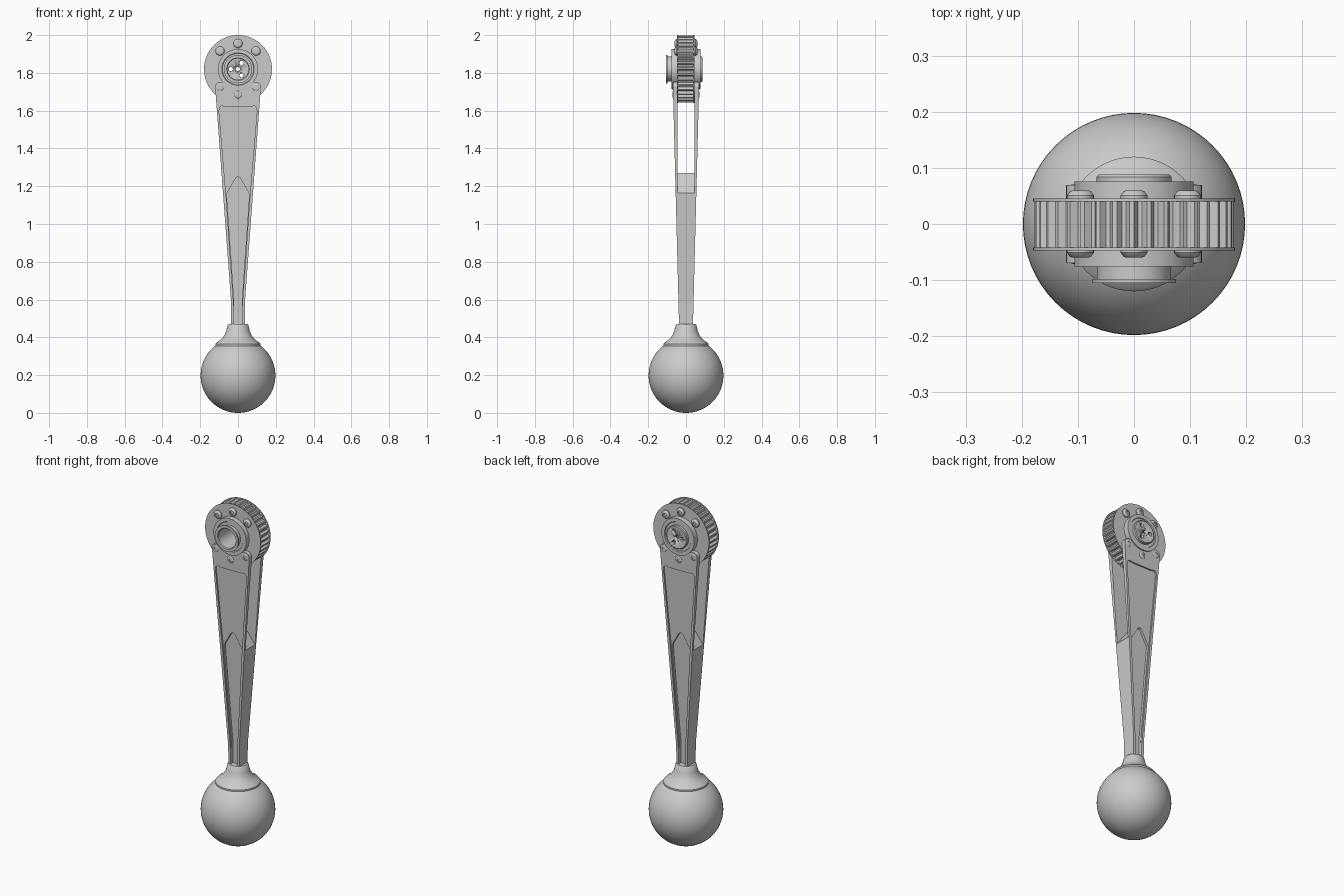
import bpy, bmesh, math
from math import sin, cos, pi

old = bpy.data.objects.get("Cube")
if old:
    bpy.data.objects.remove(old, do_unlink=True)

grey = bpy.data.materials.new("plain grey")
grey.use_nodes = True
grey.diffuse_color = (0.6, 0.6, 0.6, 1)
grey.node_tree.nodes["Principled BSDF"].inputs["Base Color"].default_value = (0.6, 0.6, 0.6, 1)

HUB_Z = 1.82
BORE = 0.056


def finish(name, bm, smooth=True):
    bmesh.ops.remove_doubles(bm, verts=bm.verts, dist=1e-5)
    bmesh.ops.recalc_face_normals(bm, faces=bm.faces)
    mesh = bpy.data.meshes.new(name)
    bm.to_mesh(mesh)
    bm.free()
    mesh.materials.append(grey)
    ob = bpy.data.objects.new(name, mesh)
    bpy.context.collection.objects.link(ob)
    if smooth:
        bpy.ops.object.select_all(action='DESELECT')
        ob.select_set(True)
        bpy.context.view_layer.objects.active = ob
        bpy.ops.object.shade_smooth_by_angle(angle=math.radians(35))
    return ob


def lathe(name, profile, x=0, z=HUB_Z, axis='Y', segs=64, ring=False, teeth=(1,)):
    """Turn (radius, height) points about the y or z axis; teeth scale the outer radii."""
    bm = bmesh.new()
    rows = []
    for i in range(segs):
        a = 2 * pi * i / segs
        row = []
        for r, h in profile:
            if r > 0.1:
                r *= teeth[i % len(teeth)]
            u, v = r * cos(a), r * sin(a)
            row.append(bm.verts.new((x + u, h, z + v) if axis == 'Y' else (x + u, v, z + h)))
        rows.append(row)
    n = len(profile)
    for i in range(segs):
        p, q = rows[i], rows[(i + 1) % segs]
        for j in range(n if ring else n - 1):
            k = (j + 1) % n
            bm.faces.new((p[j], q[j], q[k], p[k]))
    return finish(name, bm)


def washer(name, r, y0, y1, inner=BORE, **kw):
    return lathe(name, [(inner, y0), (r, y0), (r, y1), (inner, y1)], ring=True, **kw)


def prism(name, half, near, far):
    """Mirror a right-hand (x, z) outline and span it between two y functions of z."""
    outline = half + [(-x, z) for x, z in reversed(half) if x > 0]
    bm = bmesh.new()
    a = [bm.verts.new((x, near(z), z)) for x, z in outline]
    b = [bm.verts.new((x, far(z), z)) for x, z in outline]
    bm.faces.new(a)
    bm.faces.new(b)
    for i in range(len(a)):
        j = (i + 1) % len(a)
        bm.faces.new((a[i], a[j], b[j], b[i]))
    return finish(name, bm, False)


def cut(target, cutter):
    cutter.hide_render = True
    cutter.hide_viewport = True
    cutter.display_type = 'WIRE'
    mod = target.modifiers.new(cutter.name, 'BOOLEAN')
    mod.operation = 'DIFFERENCE'
    mod.solver = 'EXACT'
    mod.object = cutter


# Ball knob and flared collar
bpy.ops.mesh.primitive_uv_sphere_add(segments=64, ring_count=32, radius=0.198, location=(0, 0, 0.198))
knob = bpy.context.object
knob.name = "ball_knob"
knob.data.materials.append(grey)
bpy.ops.object.shade_smooth()
lathe("knob_collar", [(0, 0.34), (0.12, 0.34), (0.12, 0.364), (0.113, 0.372), (0.098, 0.382),
                      (0.082, 0.397), (0.07, 0.415), (0.062, 0.435), (0.055, 0.465),
                      (0.05, 0.47), (0, 0.47)], z=0, axis='Z')


# Tapered forked arm
def depth(z):
    return 0.037 + 0.0257 * (z - 0.47)


corner = [(0.095 + 0.026 * cos(t * pi / 12), 1.725 + 0.026 * sin(t * pi / 12)) for t in range(7)]
arm = prism("forked_arm", [(0.036, 0.44), (0.036, 0.58)] + corner, lambda z: -depth(z), depth)

# Slot between the fork plates, with a pointed floor
slot = prism("slot_cutter", [(0, 1.27), (0.15, 1.07), (0.15, 1.95)],
             lambda z: -0.044, lambda z: 0.044)
cut(arm, slot)

# Shallow panel and deeper pointed channel on both faces
panel = [(0.022, 0.56), (0.063, 1.15), (0.1, 1.595), (0.098, 1.615), (0.088, 1.625), (0.06, 1.62)]
channel = [(0.021, 0.4), (0.021, 0.6), (0.06, 1.16), (0.012, 1.243), (0, 1.25)]
for side, s in (("front", -1), ("back", 1)):
    for part, outline, d in (("panel", panel, 0.009), ("channel", channel, 0.023)):
        cutter = prism(f"{side}_{part}_cutter", outline,
                       lambda z: s * (depth(z) - d), lambda z: s * (depth(z) + 0.05))
        cut(arm, cutter)

# Ridged wheel between two thin rims
washer("ridged_drum", 0.177, -0.044, 0.042, segs=144, teeth=(1, 1, 0.93, 0.93))
washer("front_rim", 0.18, -0.047, -0.042)
washer("back_rim", 0.18, 0.04, 0.045)

# Hub rings with a step near the sleeve
for side, s in (("front", -1), ("back", 1)):
    lathe(f"{side}_hub_ring", [(BORE, s * 0.04), (0.106, s * 0.04), (0.106, s * 0.076),
                               (0.086, s * 0.076), (0.083, s * 0.071), (BORE, s * 0.071)], ring=True)

# Front sleeve with a lip
lathe("front_sleeve", [(BORE, -0.06), (0.066, -0.06), (0.066, -0.098), (0.075, -0.098),
                       (0.075, -0.105), (0.06, -0.105), (BORE, -0.1)], ring=True)

# Back cap with four small through holes
cap = lathe("back_cap", [(0, 0.068), (0.067, 0.068), (0.067, 0.084), (0.063, 0.088), (0, 0.088)])
holes = [(0, 0)] + [(0.038 * cos(a), 0.038 * sin(a)) for a in (pi / 3, pi, 5 * pi / 3)]
for i, (x, z) in enumerate(holes):
    cut(cap, lathe(f"hole_cutter_{i}", [(0, 0.03), (0.011, 0.03), (0.011, 0.12), (0, 0.12)],
                   x=x, z=HUB_Z + z, segs=24))

# Socket screws: upper three on the rims, lower three on the arm
for i, deg in enumerate((45, 90, 135, 225, 270, 315)):
    a = math.radians(deg)
    lift = 0 if deg < 180 else 0.011
    for side, s in (("front", -1), ("back", 1)):
        lathe(f"{side}_screw_{i}",
              [(r, s * (y + lift)) for r, y in ((0, 0.04), (0.024, 0.04), (0.024, 0.051),
                                                (0.019, 0.058), (0.014, 0.06), (0.01, 0.06),
                                                (0.01, 0.053), (0, 0.053))],
              x=0.135 * cos(a), z=HUB_Z + 0.135 * sin(a), segs=24)
